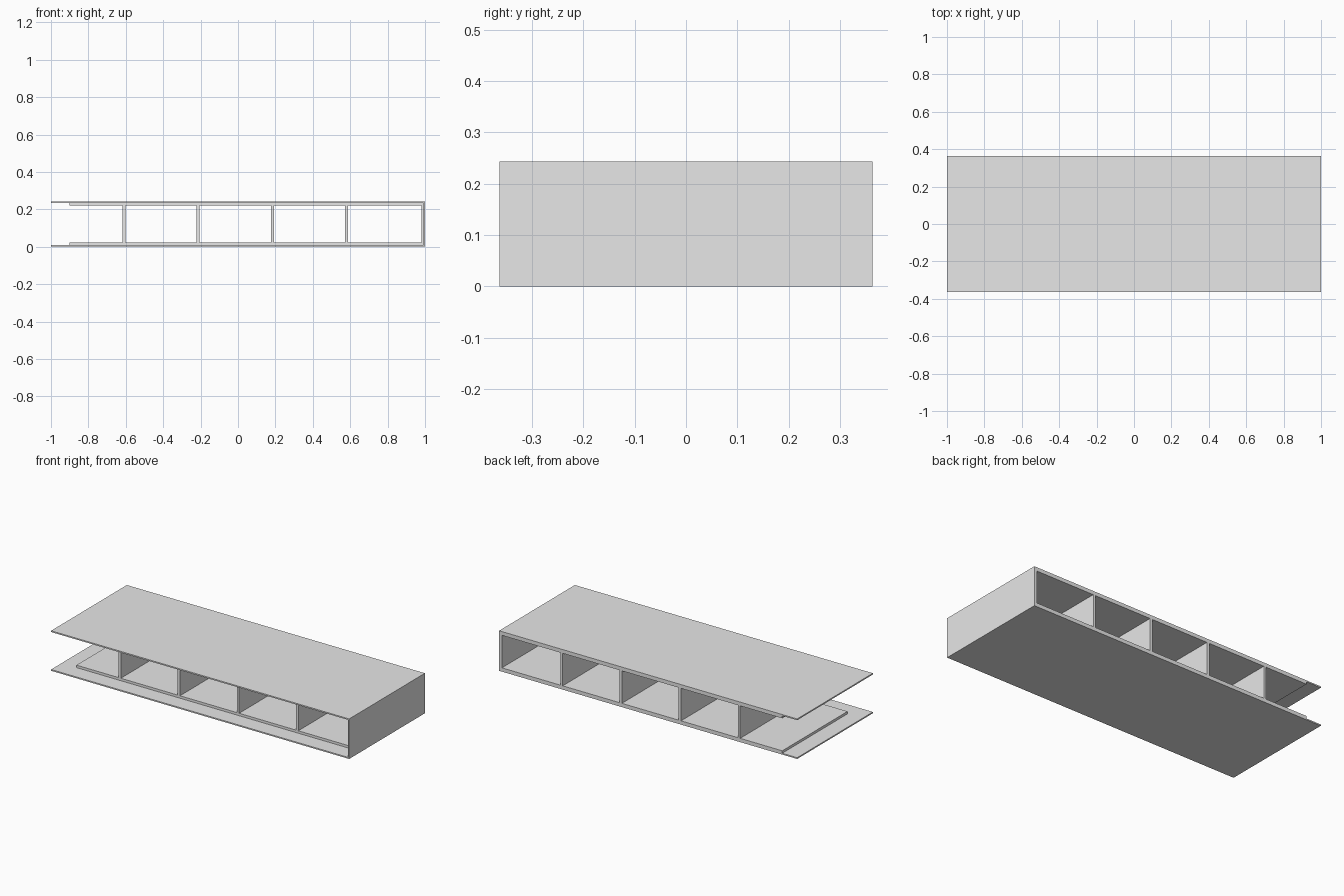
import bpy

old = bpy.data.objects.get("Cube")
if old:
    bpy.data.objects.remove(old, do_unlink=True)

# Single plain grey
grey = bpy.data.materials.new("light_grey")
grey.use_nodes = True
grey.diffuse_color = (0.8, 0.8, 0.8, 1)
grey.node_tree.nodes["Principled BSDF"].inputs["Base Color"].default_value = (0.8, 0.8, 0.8, 1)


def box(name, x, y, z):
    """Box given by its (min, max) extent on each axis."""
    spans = (x, y, z)
    bpy.ops.mesh.primitive_cube_add(size=1, location=[(a + b) / 2 for a, b in spans])
    part = bpy.context.object
    part.name = name
    part.scale = [b - a for a, b in spans]
    bpy.ops.object.transform_apply(location=False, rotation=False, scale=True)
    part.data.materials.append(grey)


HALF, DEPTH, HEIGHT = 1.0, 0.363, 0.243
SKIN, LINER, WALL = 0.008, 0.015, 0.011
full_y = (-DEPTH, DEPTH)
inner_y = (-DEPTH + 0.1, DEPTH)          # inner parts are set back from the front
wall_x = HALF - SKIN
low, high = SKIN + LINER, HEIGHT - SKIN - LINER

# Outer shell: two overhanging skins and a closed end
box("bottom_skin", (-HALF, HALF), full_y, (0, SKIN))
box("top_skin", (-HALF, HALF), full_y, (HEIGHT - SKIN, HEIGHT))
box("end_skin", (wall_x, HALF), full_y, (SKIN, HEIGHT - SKIN))

# Inner lining, shorter than the skins at the open end
box("bottom_liner", (-0.9, wall_x), inner_y, (SKIN, low))
box("top_liner", (-0.9, wall_x), inner_y, (high, HEIGHT - SKIN))
box("end_liner", (wall_x - WALL, wall_x), inner_y, (low, high))

# Evenly spaced dividers
for i in range(4):
    x = -0.61 + i * 0.397
    box(f"divider_{i + 1}", (x - 0.008, x + 0.008), inner_y, (low, high))
